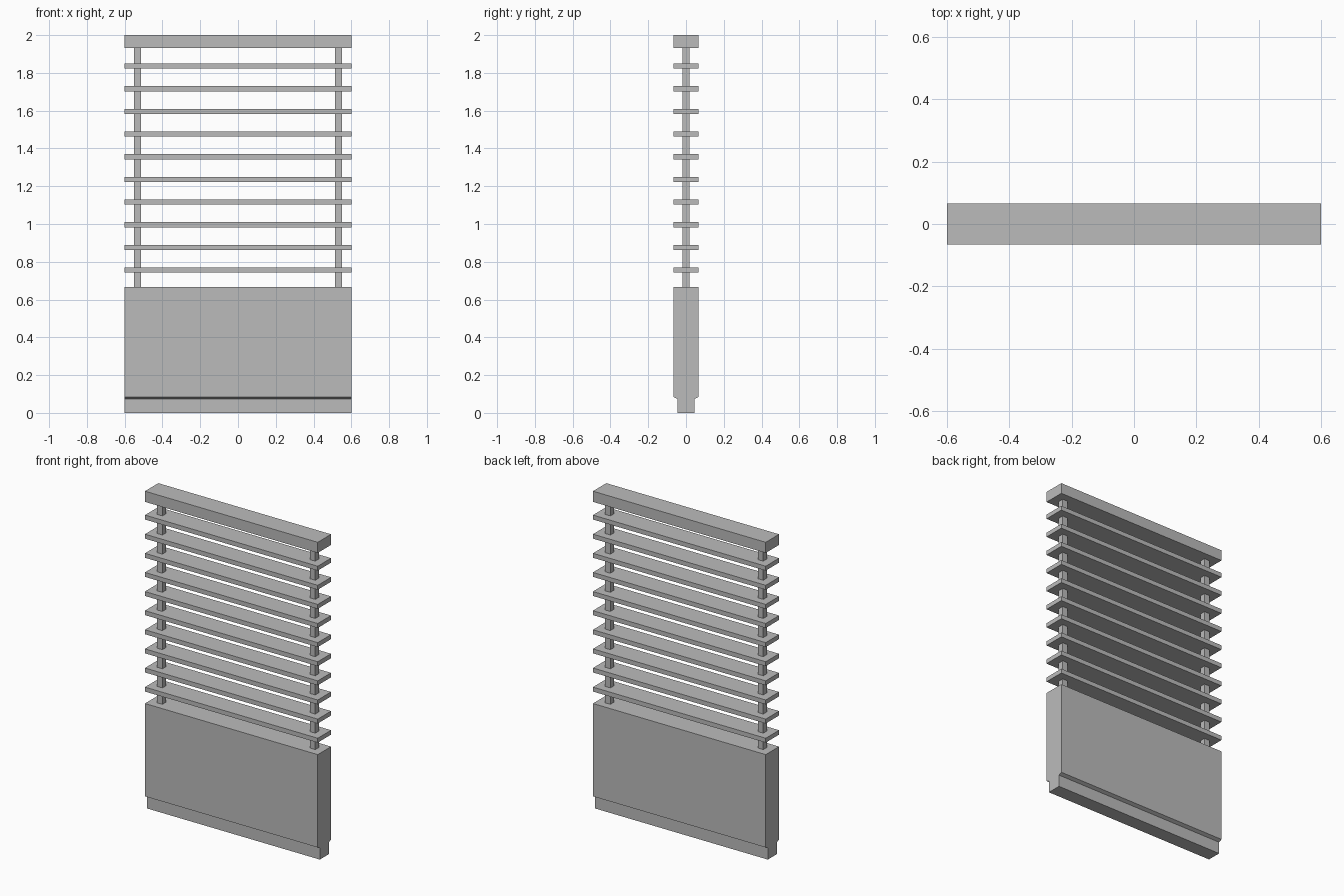
import bpy
import bmesh

if "Cube" in bpy.data.objects:
    bpy.data.objects.remove(bpy.data.objects["Cube"], do_unlink=True)

HALF_W = 0.6
HALF_D = 0.066

grey = bpy.data.materials.new("plain grey")
grey.use_nodes = True
colour = (0.5, 0.5, 0.5, 1)
grey.diffuse_color = colour
grey.node_tree.nodes["Principled BSDF"].inputs["Base Color"].default_value = colour


def prism(name, profile, x0, x1):
    """Extrude a closed (y, z) profile along x."""
    bm = bmesh.new()
    face = bm.faces.new([bm.verts.new((x0, y, z)) for y, z in profile])
    grown = bmesh.ops.extrude_face_region(bm, geom=[face])["geom"]
    bmesh.ops.translate(bm, vec=(x1 - x0, 0, 0),
                        verts=[g for g in grown if isinstance(g, bmesh.types.BMVert)])
    bmesh.ops.recalc_face_normals(bm, faces=bm.faces)
    mesh = bpy.data.meshes.new(name)
    bm.to_mesh(mesh)
    bm.free()
    mesh.materials.append(grey)
    obj = bpy.data.objects.new(name, mesh)
    bpy.context.collection.objects.link(obj)
    return obj


def box(name, x0, x1, half_depth, z0, z1):
    d = half_depth
    return prism(name, [(-d, z0), (d, z0), (d, z1), (-d, z1)], x0, x1)


# Solid lower panel with a recessed foot and a small sloped step
half = [(0.045, 0), (0.045, 0.074), (HALF_D, 0.084), (HALF_D, 0.667)]
prism("lower_panel", half + [(-y, z) for y, z in reversed(half)], -HALF_W, HALF_W)

# Top rail
box("top_rail", -HALF_W, HALF_W, HALF_D, 1.933, 2.0)

# Evenly spaced horizontal slats
for i in range(10):
    z = 0.756 + 0.12 * i
    box(f"slat_{i + 1}", -HALF_W, HALF_W, HALF_D, z - 0.014, z + 0.014)

# Two square posts that carry the slats
for side, x in (("left", 0.531), ("right", -0.531)):
    box(f"{side}_post", x - 0.0185, x + 0.0185, 0.0185, 0.667, 1.933)
